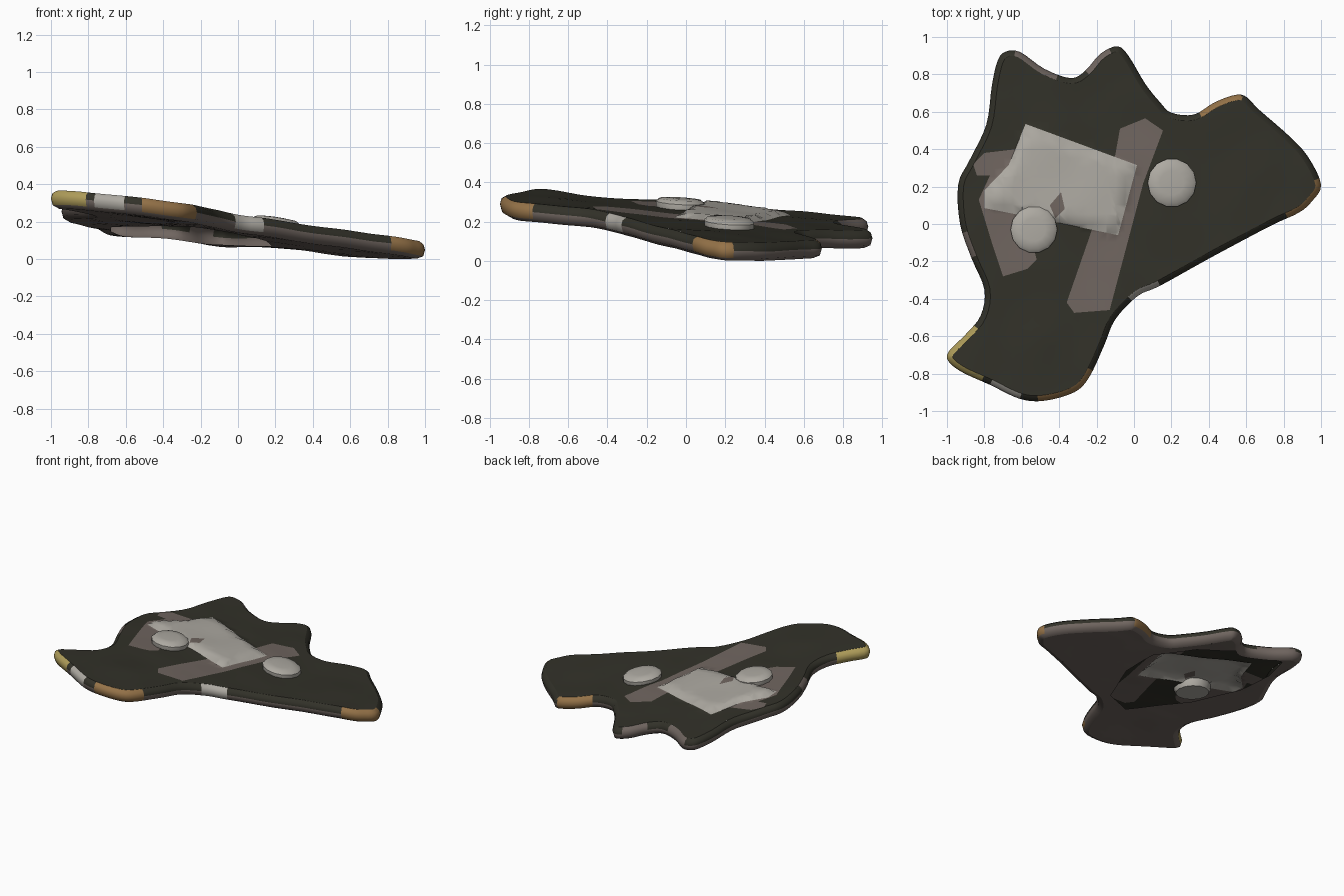
import bpy, bmesh, math
from mathutils import Vector, noise

if "Cube" in bpy.data.objects:
    bpy.data.objects.remove(bpy.data.objects["Cube"])


def mat(name, rgb):
    m = bpy.data.materials.new(name)
    m.diffuse_color = (*rgb, 1)
    m.use_nodes = True
    m.node_tree.nodes["Principled BSDF"].inputs["Base Color"].default_value = m.diffuse_color
    return m


MATS = [mat("dark olive", (0.032, 0.031, 0.022)), mat("taupe", (0.16, 0.13, 0.115)),
        mat("pale grey", (0.42, 0.40, 0.36)), mat("mustard", (0.42, 0.33, 0.10)),
        mat("ochre", (0.30, 0.17, 0.065))]
DARK, TAUPE, PALE, YELLOW, OCHRE = range(5)

# outline of the slab, seen from above
OUTLINE = [(-.69, .92), (-.61, .92), (-.48, .83), (-.34, .78), (-.26, .82), (-.18, .91), (-.09, .95),
           (-.03, .9), (.06, .75), (.14, .65), (.2, .595), (.32, .585), (.43, .65), (.54, .69),
           (.6, .68), (.67, .61), (.83, .47), (.93, .36), (1, .21), (.95, .12), (.88, .06),
           (.73, -.01), (.41, -.18), (.14, -.33), (.02, -.385), (-.1, -.51), (-.16, -.65),
           (-.24, -.82), (-.32, -.9), (-.48, -.945), (-.61, -.935), (-.77, -.86), (-.94, -.78),
           (-1, -.7), (-.9, -.59), (-.82, -.49), (-.8, -.35), (-.87, -.18), (-.93, 0), (-.94, .21),
           (-.88, .34), (-.79, .53), (-.76, .74), (-.73, .87)]
PLATE = [(-.58, .535), (.016, .315), (-.085, -.06), (-.42, .01), (-.8, .085), (-.8, .18), (-.67, .315)]
STRIP_R = [(.06, .565), (.155, .5), (.05, .22), (-.13, -.46), (-.32, -.475), (-.36, -.42),
           (-.235, -.06), (-.1, .37), (-.075, .51)]
STRIP_L = [(-.86, .32), (-.8, .38), (-.63, .4), (-.6, .1), (-.52, -.19), (-.57, -.24), (-.7, -.28),
           (-.76, -.1), (-.83, .13), (-.77, .26), (-.84, .26)]
CHIP = [(-.45, .1), (-.39, .17), (-.37, .08), (-.42, .03)]
HOLE = [(-.26, -.40), (-.03, -.28), (.15, .1), (.18, .41), (0, .65), (-.25, .8), (-.6, .83),
        (-.68, .6), (-.68, .29), (-.54, -.04)]


def height(x, y):
    return 0.215 - 0.105 * x - 0.07 * y + 0.008 * noise.noise(Vector((x * 4, y * 4, 0)))


def inside(p, poly):
    hit = False
    for (x1, y1), (x2, y2) in zip(poly, poly[1:] + poly[:1]):
        if (y1 > p.y) != (y2 > p.y) and p.x < x1 + (p.y - y1) * (x2 - x1) / (y2 - y1):
            hit = not hit
    return hit


def edge_dist(p, poly):
    best = 9
    for a, b in zip(poly, poly[1:] + poly[:1]):
        a, b, q = Vector(a), Vector(b), Vector((p.x, p.y))
        t = max(0, min(1, (q - a).dot(b - a) / (b - a).length_squared))
        best = min(best, (a + t * (b - a) - q).length)
    return best


def smooth_loop(pts, n=4):
    out, P = [], [Vector(p) for p in pts]
    for i in range(len(P)):
        a, b, c, d = P[i - 1], P[i], P[(i + 1) % len(P)], P[(i + 2) % len(P)]
        for k in range(n):
            t = k / n
            out.append(.5 * (2 * b + (c - a) * t + (2 * a - 5 * b + 4 * c - d) * t * t
                             + (3 * b - a - 3 * c + d) * t ** 3))
    return out


LOOP = smooth_loop(OUTLINE)


def inset(d):
    out = []
    for i, p in enumerate(LOOP):
        t = (LOOP[(i + 1) % len(LOOP)] - LOOP[i - 1]).normalized()
        out.append(p + Vector((t.y, -t.x)) * d)   # clockwise outline: right side is inward
    return out


def finish(bm, name, angle=40):
    me = bpy.data.meshes.new(name)
    bm.to_mesh(me)
    bm.free()
    for m in MATS:
        me.materials.append(m)
    ob = bpy.data.objects.new(name, me)
    bpy.context.collection.objects.link(ob)
    bpy.ops.object.select_all(action='DESELECT')
    ob.select_set(True)
    bpy.context.view_layer.objects.active = ob
    bpy.ops.object.shade_smooth_by_angle(angle=math.radians(angle))
    return ob


def cut_sheet(loop, polys, step):
    """Flat sheet cut along a grid and along the edges of the given polygons."""
    bm = bmesh.new()
    bm.faces.new([bm.verts.new((p.x, p.y, 0)) for p in loop])
    bmesh.ops.triangulate(bm, faces=bm.faces[:])

    def cut(co, no, faces):
        geom = set(faces)
        for f in faces:
            geom.update(f.edges)
            geom.update(f.verts)
        bmesh.ops.bisect_plane(bm, geom=list(geom), dist=1e-5, plane_co=co, plane_no=no)

    n = int(1 / step)
    for i in range(-n, n + 1):
        cut((i * step + .003, 0, 0), (1, 0, 0), bm.faces[:])
        cut((0, i * step + .003, 0), (0, 1, 0), bm.faces[:])
    for poly in polys:
        for a, b in zip(poly, poly[1:] + poly[:1]):
            mid = (Vector(a) + Vector(b)) / 2
            r = (Vector(a) - Vector(b)).length / 2 + step * 1.5
            near = [f for f in bm.faces if (f.calc_center_median().xy - mid).length < r]
            cut((a[0], a[1], 0), (b[1] - a[1], a[0] - b[0], 0), near)
    bm.normal_update()
    bmesh.ops.triangulate(bm, faces=[f for f in bm.faces if len(f.verts) > 4])
    return bm


objs = []

# top skin with pale raised plate and two taupe strips
bm = cut_sheet(inset(.03), [STRIP_L, STRIP_R, PLATE, CHIP], .05)
for f in bm.faces:
    c = f.calc_center_median()
    if inside(c, CHIP):
        f.material_index = TAUPE
    elif inside(c, PLATE):
        f.material_index = PALE
    elif inside(c, STRIP_L) or inside(c, STRIP_R):
        f.material_index = TAUPE
    if f.normal.z < 0:
        f.normal_flip()
for v in bm.verts:
    z = height(v.co.x, v.co.y)
    if inside(v.co, PLATE):
        z += .025 * min(1, edge_dist(v.co, PLATE) / .03)
    v.co.z = z
objs.append(finish(bm, "top_skin"))

# underside with a large opening
bm = cut_sheet(inset(.045), [HOLE], .1)
bmesh.ops.delete(bm, geom=[f for f in bm.faces if inside(f.calc_center_median(), HOLE)], context='FACES')
for f in bm.faces:
    f.material_index = TAUPE
    if f.normal.z > 0:
        f.normal_flip()
for v in bm.verts:
    v.co.z = height(v.co.x, v.co.y) - .095
objs.append(finish(bm, "underside"))

# rounded rim with coloured zones: x, y, radius, colour
ZONES = [(-.95, -.72, .2, YELLOW), (-.35, -.9, .17, OCHRE), (.95, .1, .15, OCHRE), (.45, .65, .13, OCHRE),
         (.06, -.36, .08, PALE), (-.68, -.9, .09, PALE), (-.52, .86, .13, TAUPE), (-.2, .87, .09, TAUPE),
         (-.88, -.1, .08, TAUPE)]
PROFILE = [(.03, 0), (.008, -.015), (0, -.042), (.01, -.078), (.045, -.095)]
bm = bmesh.new()
rings = [[bm.verts.new((p.x, p.y, height(p.x, p.y) + dz)) for p in inset(d)] for d, dz in PROFILE]
for k in range(len(rings) - 1):
    for i in range(len(LOOP)):
        j = (i + 1) % len(LOOP)
        f = bm.faces.new((rings[k][i], rings[k][j], rings[k + 1][j], rings[k + 1][i]))
        c = f.calc_center_median()
        f.material_index = DARK if k < 2 else TAUPE
        for x, y, r, m in ZONES:
            if k < 3 and math.hypot(c.x - x, c.y - y) < r:
                f.material_index = m
bmesh.ops.recalc_face_normals(bm, faces=bm.faces[:])
objs.append(finish(bm, "rim", 60))


# two pale studs on top
def stud(name, cx, cy, r, top):
    bm = bmesh.new()
    rings = []
    for s, h in [(.9, -.03), (1, 0), (1, top * .55), (.85, top * .9), (.5, top)]:
        rings.append([bm.verts.new((cx + r * s * math.cos(a), cy + r * s * math.sin(a),
                                    height(cx + r * s * math.cos(a), cy + r * s * math.sin(a)) + h))
                      for a in [math.tau * i / 14 for i in range(14)]])
    for a, b in zip(rings, rings[1:]):
        for i in range(14):
            bm.faces.new((a[i], a[(i + 1) % 14], b[(i + 1) % 14], b[i]))
    bm.faces.new(rings[-1])
    bm.faces.new(rings[0][::-1])
    for f in bm.faces:
        f.material_index = PALE
    objs.append(finish(bm, name))


stud("left_stud", -.535, -.03, .125, .05)
stud("right_stud", .203, .22, .13, .045)

# stand the model on z = 0
low = min(v.co.z for o in objs for v in o.data.vertices)
for o in objs:
    for v in o.data.vertices:
        v.co.z -= low
